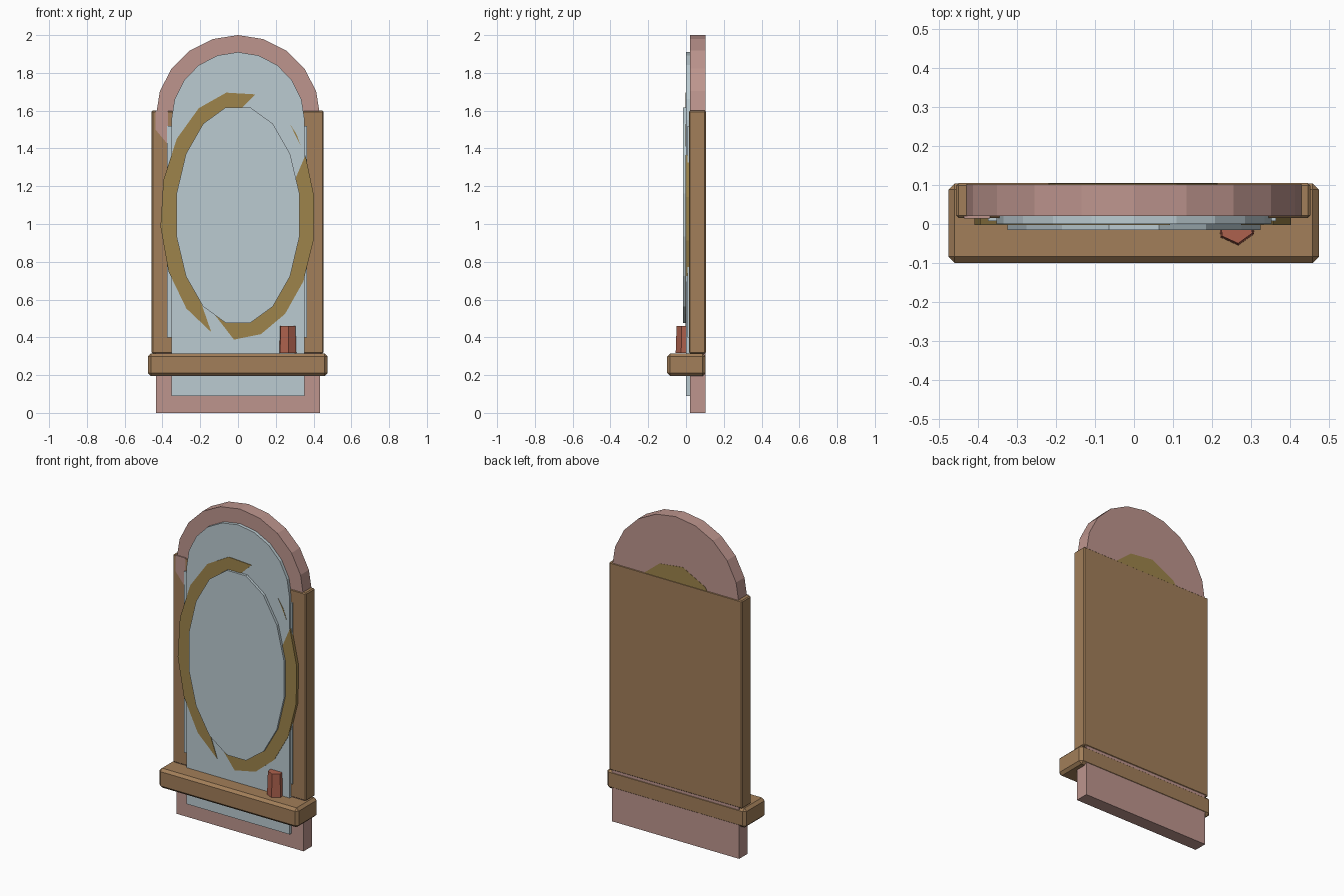
import bpy, bmesh
from math import sin, cos, radians, pi

old = bpy.data.objects.get("Cube")
if old:
    bpy.data.objects.remove(old)


def material(name, r, g, b):
    m = bpy.data.materials.new(name)
    m.use_nodes = True
    m.diffuse_color = (r, g, b, 1)
    m.node_tree.nodes["Principled BSDF"].inputs["Base Color"].default_value = (r, g, b, 1)
    return m


pink = material("dusty_pink", 0.51, 0.30, 0.27)
wood = material("warm_wood", 0.36, 0.21, 0.10)
glass = material("pale_blue", 0.50, 0.60, 0.64)
gold = material("old_gold", 0.34, 0.23, 0.07)
red = material("brick_red", 0.42, 0.12, 0.075)


def finish(name, bm, mat, bevel=0):
    bmesh.ops.recalc_face_normals(bm, faces=bm.faces[:])
    mesh = bpy.data.meshes.new(name)
    bm.to_mesh(mesh)
    bm.free()
    mesh.materials.append(mat)
    obj = bpy.data.objects.new(name, mesh)
    bpy.context.collection.objects.link(obj)
    if bevel:
        mod = obj.modifiers.new("edge", "BEVEL")
        mod.width = bevel
        mod.segments = 1
    return obj


def slab(name, outline, y0, y1, mat, bevel=0):
    """Extrude an (x, z) outline from y0 back to y1."""
    bm = bmesh.new()
    face = bm.faces.new([bm.verts.new((x, y0, z)) for x, z in outline])
    out = bmesh.ops.extrude_face_region(bm, geom=[face])
    for v in out["geom"]:
        if isinstance(v, bmesh.types.BMVert):
            v.co.y = y1
    return finish(name, bm, mat, bevel)


def rect(x0, x1, z0, z1):
    return [(x0, z0), (x1, z0), (x1, z1), (x0, z1)]


def arc(rx, rz, cz, start, end, steps):
    angles = [radians(start + (end - start) * i / steps) for i in range(steps + 1)]
    return [(rx * cos(a), cz + rz * sin(a)) for a in angles]


def arch(rx, rz, base, spring):
    return [(-rx, base), (rx, base)] + arc(rx, rz, spring, 0, 180, 10)


# Arched backing board and the wooden frame behind the glass
slab("backing_board", arch(0.435, 0.43, 0, 1.57), 0.02, 0.102, pink)
slab("wood_frame", rect(-0.457, 0.453, 0.315, 1.6), 0.016, 0.105, wood, 0.006)
slab("frame_corner_inlay", [(-0.437, 1.6), (-0.437, 1.5), (-0.37, 1.42), (-0.37, 1.6)],
     0.014, 0.02, pink)

# Pale arched panel with a wider middle section
slab("arched_panel", arch(0.353, 0.36, 0.09, 1.55), 0.0, 0.03, glass)
slab("panel_middle", rect(-0.375, 0.365, 0.4, 1.52), 0.008, 0.03, glass)

# Gold oval: body seen from behind, broken ring in front
slab("oval_body", arc(0.41, 0.66, 1.045, 97, 434.5, 15), 0.03, 0.1035, gold)
slab("ring_left", arc(0.412, 0.658, 1.045, 77, 250, 8) + arc(0.32, 0.55, 1.045, 228, 90, 6),
     -0.003, 0.03, gold)
slab("ring_right", arc(0.408, 0.658, 1.045, 267, 389, 6) + arc(0.32, 0.55, 1.045, 380, 228, 7),
     -0.003, 0.03, gold)
slab("ring_sliver", [(0.275, 1.53), (0.31, 1.475), (0.333, 1.41)], -0.002, 0.01, gold)

# Oval mirror
slab("oval_mirror", arc(0.332, 0.582, 1.047, 11.25, 348.75, 15), -0.016, 0.01, glass)

# Shelf across the front
slab("shelf", rect(-0.477, 0.475, 0.195, 0.315), -0.1, 0.104, wood, 0.016)

# Small six-sided cup standing on the shelf
bm = bmesh.new()
rings = []
for z, r in ((0.316, 0.05), (0.46, 0.045)):
    rings.append([bm.verts.new((0.263 + r * sin(i * pi / 3 + 0.1), -0.005 - r * cos(i * pi / 3 + 0.1), z))
                  for i in range(6)])
bm.faces.new(rings[0])
bm.faces.new(rings[1])
for i in range(6):
    j = (i + 1) % 6
    bm.faces.new((rings[0][i], rings[0][j], rings[1][j], rings[1][i]))
finish("cup", bm, red)
